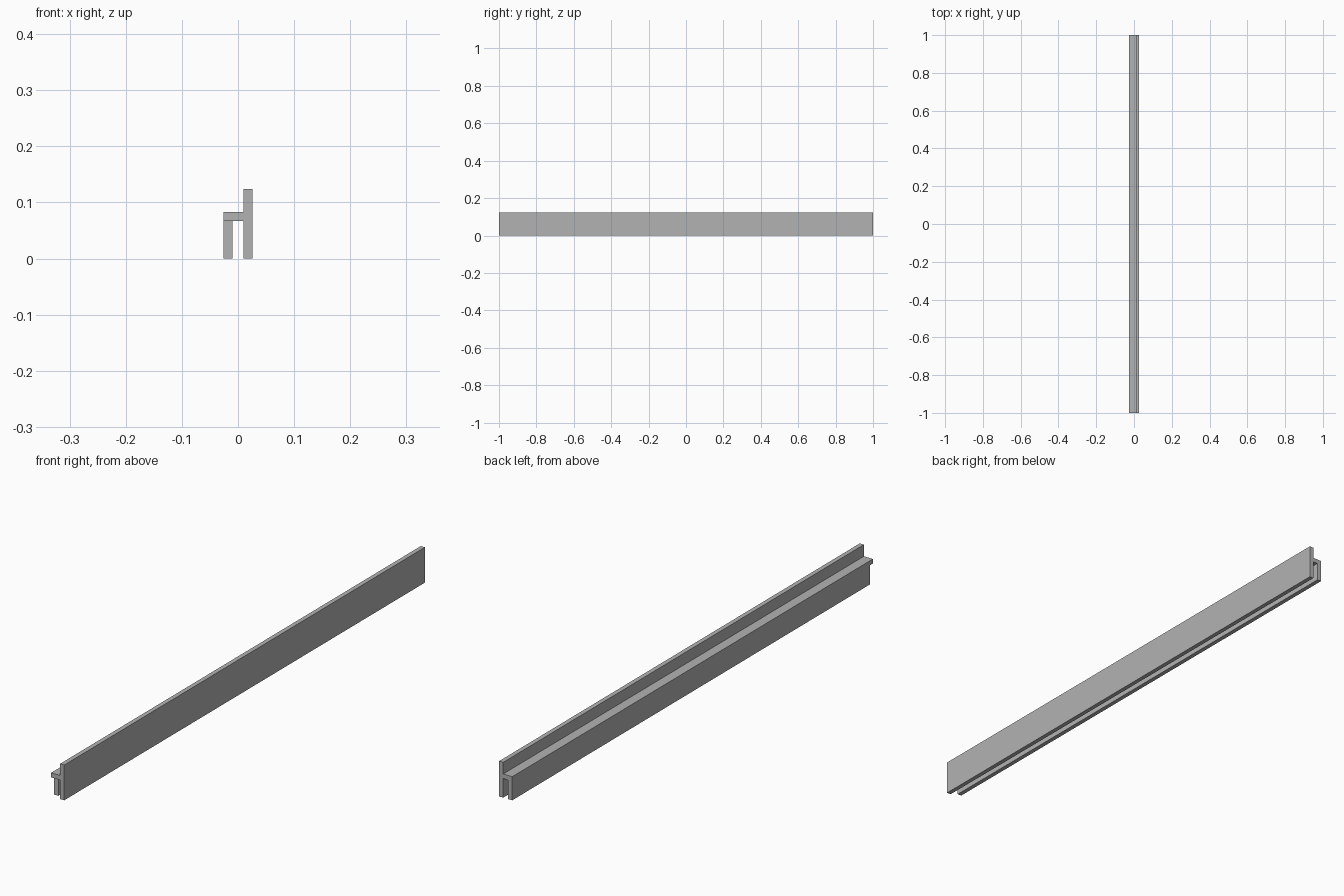
import bpy
import bmesh

cube = bpy.data.objects.get("Cube")
if cube:
    bpy.data.objects.remove(cube, do_unlink=True)

grey = bpy.data.materials.new("plain grey")
grey.use_nodes = True
colour = (0.45, 0.45, 0.45, 1)
grey.diffuse_color = colour
grey.node_tree.nodes["Principled BSDF"].inputs["Base Color"].default_value = colour

HALF_WIDTH = 0.0255
THICK = 0.016
SHELF_BOTTOM, SHELF_TOP, WALL_TOP = 0.067, 0.083, 0.124


def extrude_profile(name, profile, front, back):
    """Sweep an x-z outline along y from front to back."""
    bm = bmesh.new()
    face = bm.faces.new([bm.verts.new((x, front, z)) for x, z in profile])
    swept = bmesh.ops.extrude_face_region(bm, geom=[face])["geom"]
    verts = [v for v in swept if isinstance(v, bmesh.types.BMVert)]
    bmesh.ops.translate(bm, verts=verts, vec=(0, back - front, 0))
    bmesh.ops.recalc_face_normals(bm, faces=bm.faces)
    mesh = bpy.data.meshes.new(name)
    bm.to_mesh(mesh)
    bm.free()
    mesh.materials.append(grey)
    obj = bpy.data.objects.new(name, mesh)
    bpy.context.collection.objects.link(obj)
    return obj


# Tall wall with the shelf growing from its inner side
inner = HALF_WIDTH - THICK
extrude_profile("wall_and_shelf", [
    (inner, 0), (HALF_WIDTH, 0), (HALF_WIDTH, WALL_TOP), (inner, WALL_TOP),
    (inner, SHELF_TOP), (-HALF_WIDTH, SHELF_TOP),
    (-HALF_WIDTH, SHELF_BOTTOM), (inner, SHELF_BOTTOM),
], -1, 1)

# Short leg under the shelf edge, set back a little at the front
extrude_profile("lower_leg", [
    (-HALF_WIDTH, 0), (THICK - HALF_WIDTH, 0),
    (THICK - HALF_WIDTH, SHELF_BOTTOM), (-HALF_WIDTH, SHELF_BOTTOM),
], -0.983, 1)
